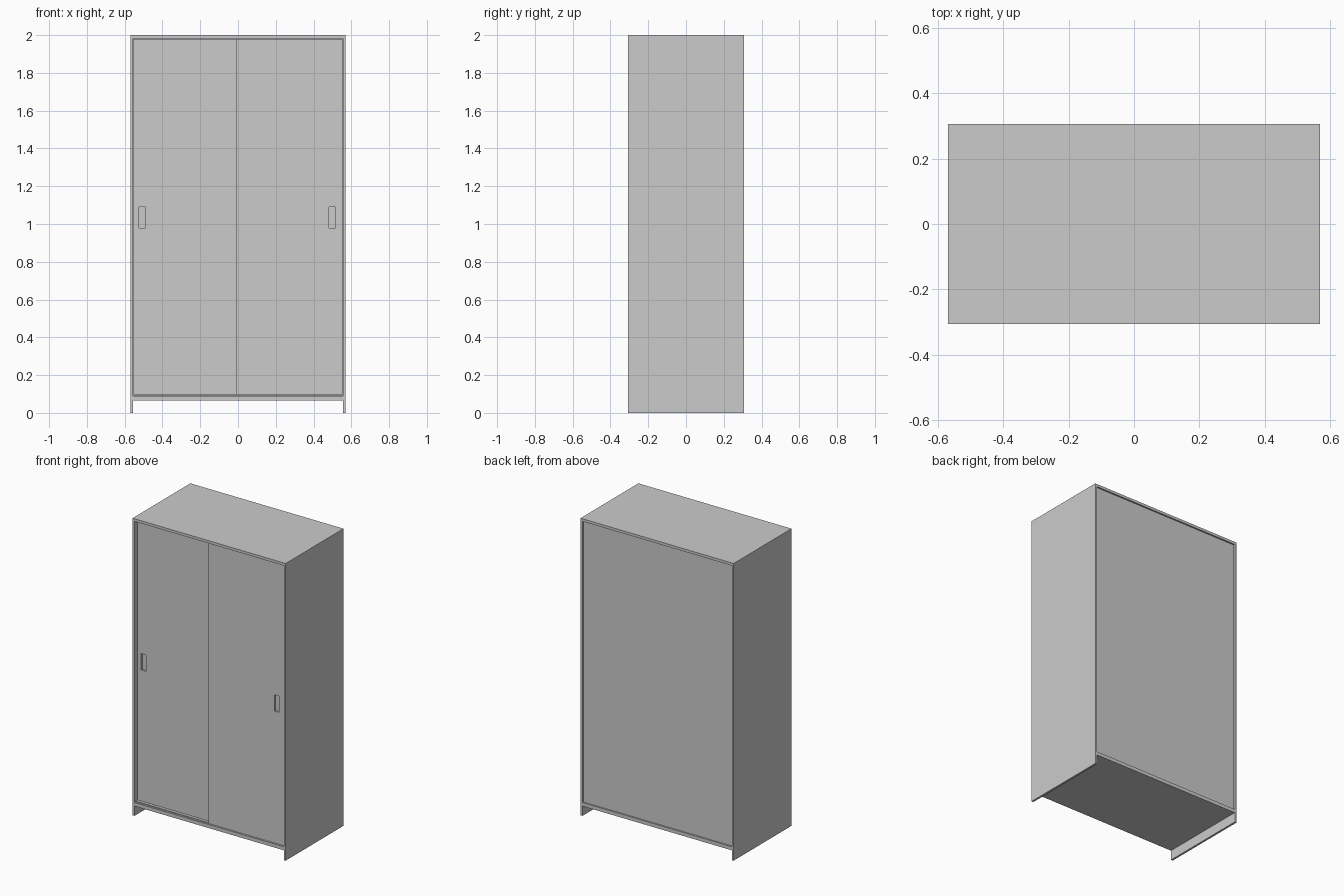
import bpy

if "Cube" in bpy.data.objects:
    bpy.data.objects.remove(bpy.data.objects["Cube"])

W, D, H = 0.57, 0.307, 2.0      # half width, half depth, height
T = 0.014                       # side panel thickness
TOP = 0.018                     # top panel thickness
IN = W - T                      # inner half width


def box(name, x, y, z):
    """Box from (min, max) ranges along each axis."""
    size = [b - a for a, b in (x, y, z)]
    mid = [(a + b) / 2 for a, b in (x, y, z)]
    bpy.ops.mesh.primitive_cube_add(size=1, location=mid)
    ob = bpy.context.object
    ob.name = name
    ob.scale = size
    bpy.ops.object.transform_apply(location=False, rotation=False, scale=True)
    return ob


def sliding_door(name, x, front, handle_x):
    """Door panel with a rectangular recessed grip cut into its face."""
    door = box(name, x, (front, front + 0.016), (0.098, H - TOP - 0.002))
    cutter = box(name + "_grip_cutter", (handle_x - 0.017, handle_x + 0.017),
                 (front - 0.01, front + 0.012), (0.98, 1.09))
    cutter.hide_render = True
    cutter.display_type = 'WIRE'
    mod = door.modifiers.new("grip_recess", 'BOOLEAN')
    mod.operation = 'DIFFERENCE'
    mod.solver = 'EXACT'
    mod.object = cutter
    bpy.context.view_layer.objects.active = door
    bpy.ops.object.modifier_apply(modifier=mod.name)
    bpy.data.objects.remove(cutter)


# carcass: side panels standing on thin glides, top, bottom
for side, s in (("left", -1), ("right", 1)):
    xr = sorted((s * IN, s * W))
    box(side + "_side_panel", xr, (-D, D), (0.005, H - TOP))
    box(side + "_floor_glide", xr, (-D, D), (0, 0.005))
box("top_panel", (-W, W), (-D, D), (H - TOP, H))
box("bottom_panel", (-IN, IN), (-D, D), (0.066, 0.09))

# slightly recessed back panel
box("back_panel", (-IN, IN), (D - 0.018, D - 0.01), (0.09, H - TOP))

# low track that both doors run in
box("door_track", (-IN, IN), (-D + 0.012, -D + 0.05), (0.09, 0.096))

# overlapping sliding doors, the right one in front
sliding_door("right_door", (-0.01, IN - 0.003), -D + 0.008, 0.498)
sliding_door("left_door", (-IN + 0.003, 0.01), -D + 0.028, -0.508)
